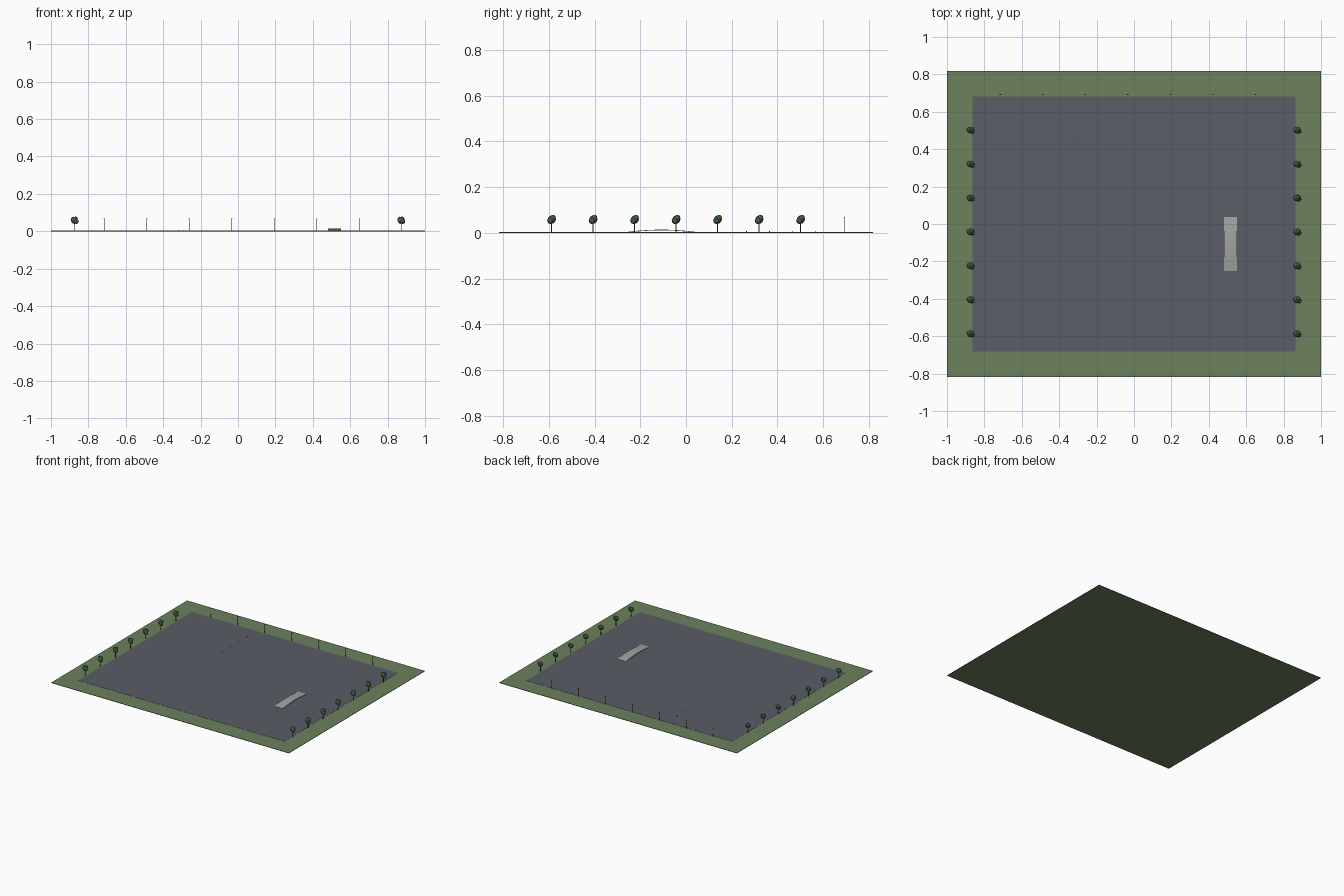
import bpy, bmesh, math
from mathutils import Matrix, Vector

if "Cube" in bpy.data.objects:
    bpy.data.objects.remove(bpy.data.objects["Cube"])


def material(name, rgb):
    m = bpy.data.materials.new(name)
    m.diffuse_color = (*rgb, 1)
    m.use_nodes = True
    m.node_tree.nodes["Principled BSDF"].inputs["Base Color"].default_value = m.diffuse_color
    return m


GRASS = material("grass", (0.15, 0.22, 0.11))
PAVING = material("asphalt", (0.10, 0.11, 0.13))
LEAF = material("leaf", (0.07, 0.14, 0.07))
BARK = material("bark", (0.06, 0.045, 0.03))
STONE = material("stone", (0.36, 0.37, 0.35))
METAL = material("metal", (0.06, 0.06, 0.07))


def finish(bm, name, mats):
    me = bpy.data.meshes.new(name)
    bm.normal_update()
    bm.to_mesh(me)
    bm.free()
    for m in mats:
        me.materials.append(m)
    ob = bpy.data.objects.new(name, me)
    bpy.context.collection.objects.link(ob)
    return ob


def add_box(bm, lo, hi):
    lo, hi = Vector(lo), Vector(hi)
    mat = Matrix.Translation((lo + hi) / 2) @ Matrix.Diagonal((*(hi - lo), 1))
    bmesh.ops.create_cube(bm, size=1, matrix=mat)


def box(name, lo, hi, mat):
    bm = bmesh.new()
    add_box(bm, lo, hi)
    return finish(bm, name, [mat])


def add_post(bm, x, y, z0, z1, r0, r1, sides=6):
    bmesh.ops.create_cone(bm, cap_ends=True, segments=sides, radius1=r0, radius2=r1,
                          depth=z1 - z0, matrix=Matrix.Translation((x, y, (z0 + z1) / 2)))


# Lawn and paved square
TOP = 0.003
box("lawn", (-1, -0.817, 0), (1, 0.817, TOP), GRASS)
box("paved_square", (-0.864, -0.681, 0.001), (0.864, 0.683, 0.004), PAVING)

# Arched footbridge: a curved slab of flat segments
bm = bmesh.new()
x0, x1, y0, y1, n = 0.481, 0.552, -0.252, 0.038, 7
rings = []
for i in range(n + 1):
    t = i / n
    y = y0 + (y1 - y0) * t
    z = 0.0055 + 0.009 * math.sin(math.pi * t)
    rings.append([bm.verts.new(p) for p in
                  ((x0, y, z - 0.003), (x1, y, z - 0.003), (x1, y, z), (x0, y, z))])
for a, b in zip(rings, rings[1:]):
    for k in range(4):
        bm.faces.new((a[k], a[(k + 1) % 4], b[(k + 1) % 4], b[k]))
bm.faces.new(rings[0])
bm.faces.new(rings[-1])
bmesh.ops.recalc_face_normals(bm, faces=bm.faces)
finish(bm, "footbridge", [STONE])

# Tree: tapered trunk with a lumpy faceted crown, shared by both rows
bm = bmesh.new()
add_post(bm, 0, 0, 0.002, 0.045, 0.0028, 0.0018)
trunk_faces = len(bm.faces)
for x, y, z, r in ((-0.002, 0.001, 0.058, 0.018), (0.008, -0.005, 0.053, 0.014),
                   (-0.008, 0.004, 0.064, 0.014), (0.004, 0.006, 0.066, 0.013)):
    bmesh.ops.create_icosphere(bm, subdivisions=2, radius=r,
                               matrix=Matrix.Translation((x, y, z)))
bm.faces.ensure_lookup_table()
for f in bm.faces[trunk_faces:]:
    f.material_index = 1
tree = finish(bm, "tree", [BARK, LEAF])
first = True
for x in (-0.873, 0.873):
    for i in range(7):
        ob = tree if first else tree.copy()
        if not first:
            bpy.context.collection.objects.link(ob)
        first = False
        ob.location = (x, -0.588 + 0.1815 * i, 0)

# Slender lamp posts along the back edge
for i in range(7):
    bm = bmesh.new()
    x = -0.715 + 0.2273 * i
    add_post(bm, x, 0.692, 0.002, 0.068, 0.0012, 0.0009)
    add_box(bm, (x - 0.003, 0.690, 0.067), (x + 0.003, 0.696, 0.0695))
    finish(bm, "lamp_post", [METAL])

# Low bollards on the square
for i in range(4):
    bm = bmesh.new()
    add_post(bm, -0.32, 0.265 + 0.1 * i, 0.003, 0.008, 0.0018, 0.0018)
    finish(bm, "bollard", [METAL])
